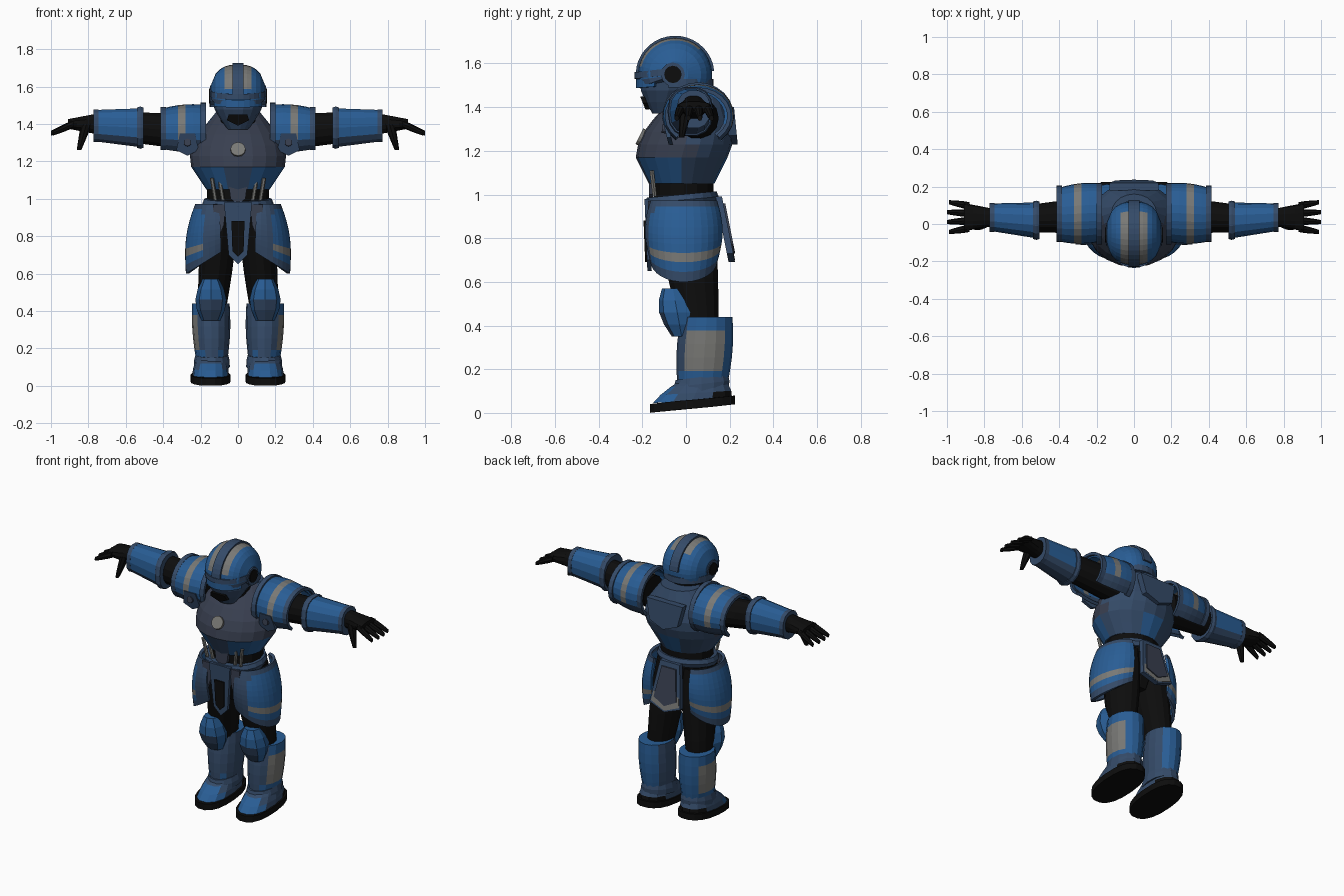
import bpy, bmesh
from math import sin, cos, pi, radians, copysign
from mathutils import Vector

cube = bpy.data.objects.get("Cube")
if cube:
    bpy.data.objects.remove(cube)

PALETTE = {"armor_blue": (.022, .11, .3), "slate_blue": (.035, .07, .14),
           "charcoal": (.04, .05, .08), "trim_grey": (.19, .19, .18),
           "undersuit_black": (.004, .004, .004)}
BLUE, SLATE, COAL, GREY, BLACK = NAMES = list(PALETTE)
for key, rgb in PALETTE.items():
    material = bpy.data.materials.new(key)
    material.use_nodes = True
    material.diffuse_color = (*rgb, 1)
    shader = material.node_tree.nodes["Principled BSDF"]
    shader.inputs["Base Color"].default_value = (*rgb, 1)


def finish(name, bm, colors, side):
    """Colour the faces, mirror for the right side and link the object."""
    mesh = bpy.data.meshes.new(name)
    used = sorted(set(colors), key=NAMES.index)
    for color in used:
        mesh.materials.append(bpy.data.materials[color])
    for face, color in zip(bm.faces, colors):
        face.material_index = used.index(color)
    for v in bm.verts:
        v.co.x *= side
    if side < 0:
        bmesh.ops.reverse_faces(bm, faces=bm.faces)
    bm.to_mesh(mesh)
    bm.free()
    part = bpy.data.objects.new(name, mesh)
    bpy.context.collection.objects.link(part)
    return part


# Profiles give the scale of a cross-section along a part
def swell(amount):
    return lambda t: 1 + amount * sin(pi * t)


def orb(t):
    return (1 - abs(.97 * (2 * t - 1)) ** 2.5) ** .4


def barrel(name, color, start, end, size, end_size=None, profile=swell(0), steps=3, sides=14,
           square=2, arc=None, closed=True, droop=0, pitch=0, rule=None, side=1):
    """Sweep an oval from start to end along x or z; an unclosed arc becomes a thin shell."""
    bm = bmesh.new()
    start, end = Vector(start), Vector(end)
    size = Vector(size)
    end_size = Vector(end_size or size)
    along_x = abs(end.x - start.x) > abs(end.z - start.z)
    first, last = arc or (0, 360)
    count = sides + 1 if arc else sides
    rows = []
    for step in range(steps + 1):
        t = step / steps
        center = start.lerp(end, t)
        ru, rv = size.lerp(end_size, t) * profile(t)
        row = []
        for i in range(count):
            angle = radians(first + (last - first) * i / sides)
            c, s = cos(angle), sin(angle)
            u = ru * copysign(abs(c) ** (2 / square), c)
            v = rv * copysign(abs(s) ** (2 / square), s)
            lift = pitch * s - droop * t * t * c
            offset = (lift, u, v) if along_x else (u, v, lift)
            row.append(bm.verts.new(center + Vector(offset)))
        rows.append(row)
    heights = []
    for step, (low, high) in enumerate(zip(rows, rows[1:])):
        for i in range(count if closed else count - 1):
            j = (i + 1) % count
            bm.faces.new((low[i], low[j], high[j], high[i]))
            heights.append((step + .5) / steps)
    if closed:
        bm.faces.new(rows[0])
        bm.faces.new(rows[-1])
        heights += [0, 1]
    bmesh.ops.recalc_face_normals(bm, faces=bm.faces)
    colors = [rule(t, f.calc_center_median(), f.normal) if rule else color
              for t, f in zip(heights, bm.faces)]
    part = finish(name, bm, colors, side)
    if not closed:
        shell = part.modifiers.new("thickness", "SOLIDIFY")
        shell.thickness, shell.offset = .018, 0


def plate(name, color, top, bottom, width, end_width, depth, x=0, point=0, lean=0, thick=.02, side=1):
    """Tapered upright plate at y = depth with a pointed lower edge."""
    bm = bmesh.new()
    outline = [(x - width, top), (x + width, top), (x + end_width, bottom),
               (x, bottom - point), (x - end_width, bottom)]
    front, back = [[bm.verts.new((px, depth + shift + lean * (pz - top), pz)) for px, pz in outline]
                   for shift in (-thick / 2, thick / 2)]
    bm.faces.new(front)
    bm.faces.new(back)
    for i in range(len(front)):
        j = (i + 1) % len(front)
        bm.faces.new((front[i], front[j], back[j], back[i]))
    bmesh.ops.recalc_face_normals(bm, faces=bm.faces)
    finish(name, bm, [color] * len(bm.faces), side)


def disc(name, color, center, direction, radius, depth, side=1):
    bm = bmesh.new()
    bmesh.ops.create_cone(bm, cap_ends=True, segments=12, radius1=radius, radius2=radius, depth=depth)
    turn = Vector((0, 0, 1)).rotation_difference(Vector(direction))
    for v in bm.verts:
        v.co = turn @ v.co + Vector(center)
    finish(name, bm, [color] * len(bm.faces), side)


# Colour rules: t runs along the part, c is the face centre, n its normal
def rib_rule(t, c, n):
    outer = abs(c.x) > .08
    return BLUE if outer == (c.y < 0) else SLATE


def chest_rule(t, c, n):
    return SLATE if c.y > .03 else COAL


def helmet_rule(t, c, n):
    if .03 < abs(c.x) < .07 and c.z > 1.6 and c.y < .06:
        return GREY
    return BLUE if c.z > 1.53 or c.y > 0 else SLATE


def pauldron_rule(t, c, n):
    if c.z < 1.32:
        return SLATE
    return GREY if .4 < t < .6 else BLUE


def gauntlet_rule(t, c, n):
    return SLATE if n.z < -.4 else BLUE


def hip_rule(t, c, n):
    if c.y < -.02 and c.x < .18:
        return SLATE
    return GREY if .7 < t < .8 else SLATE if t < .1 or t > .9 else BLUE


def shin_rule(t, c, n):
    if n.x > .85 and .2 < t < .8:
        return GREY
    return SLATE if n.y < -.75 or n.x < -.85 else BLUE


def knee_rule(t, c, n):
    return SLATE if t < .5 and n.y < -.5 else BLUE


def boot_rule(t, c, n):
    return BLACK if c.y > .14 and c.z < .1 else BLUE if c.y < -.05 else SLATE


# Torso
barrel("rib_armor", SLATE, start=(0, -.02, 1.05), end=(0, -.02, 1.17), size=(.17, .15),
       end_size=(.25, .21), steps=2, sides=20, rule=rib_rule)
barrel("chest_armor", COAL, start=(0, -.02, 1.17), end=(0, .06, 1.46), size=(.25, .21),
       end_size=(.12, .1), profile=swell(.25), steps=5, sides=20, rule=chest_rule)
disc("chest_emblem", GREY, center=(0, -.2, 1.26), direction=(0, -2, 1), radius=.04, depth=.03)
plate("back_ridge", SLATE, top=1.4, bottom=1.27, width=.13, end_width=.1, depth=.2, point=.04,
      lean=-.1, thick=.04)
barrel("waist", BLACK, start=(0, -.01, .93), end=(0, -.01, 1.1), size=(.165, .14))
plate("abdomen_plate", COAL, top=1.08, bottom=1, width=.05, end_width=.04, depth=-.16, point=.03)
barrel("belt", SLATE, start=(0, -.02, .95), end=(0, -.02, 1), size=(.18, .16),
       profile=swell(.06), pitch=.015, steps=2, sides=20)
barrel("pelvis", BLACK, start=(0, 0, .72), end=(0, -.01, .95), size=(.09, .08),
       end_size=(.165, .14), profile=swell(.1))
plate("groin_frame", SLATE, top=.98, bottom=.7, width=.075, end_width=.05, depth=-.18, point=.05, lean=-.04)
plate("groin_inset", BLACK, top=.88, bottom=.72, width=.035, end_width=.03, depth=-.19, point=.03,
      lean=-.04, thick=.009)
plate("rear_flap", SLATE, top=.99, bottom=.73, width=.07, end_width=.11, depth=.15, point=.04,
      lean=-.2, thick=.03)
plate("rear_flap_trim", GREY, top=.8, bottom=.74, width=.09, end_width=.1, depth=.2, point=.04,
      lean=-.2, thick=.009)
plate("rear_flap_panel", COAL, top=.96, bottom=.77, width=.05, end_width=.08, depth=.175, point=.04,
      lean=-.2, thick=.009)

# Head
barrel("neck", BLACK, start=(0, -.02, 1.36), end=(0, -.02, 1.5), size=(.1, .1))
barrel("helmet", BLUE, start=(-.144, -.05, 1.55), end=(.144, -.05, 1.55), size=(.17, .168),
       profile=orb, steps=12, sides=20, arc=(-20, 200), rule=helmet_rule)
barrel("helmet_crest", SLATE, start=(-.03, -.05, 1.55), end=(.03, -.05, 1.55), size=(.18, .177),
       steps=1, sides=18, arc=(5, 178))
barrel("jaw", SLATE, start=(0, -.11, 1.37), end=(0, -.065, 1.53), size=(.055, .045),
       end_size=(.138, .15), profile=swell(.15))
plate("mouth_guard", BLACK, top=1.45, bottom=1.42, width=.05, end_width=.06, depth=-.2, point=.03, lean=-.4)
barrel("visor", BLUE, start=(0, -.06, 1.5), end=(0, -.06, 1.54), size=(.138, .16),
       steps=1, sides=10, arc=(-150, -30), closed=False, pitch=.012)
barrel("brow", SLATE, start=(0, -.06, 1.55), end=(0, -.06, 1.58), size=(.143, .166),
       steps=1, arc=(-168, -12), closed=False, pitch=.02)
barrel("nape_guard", SLATE, start=(0, -.04, 1.49), end=(0, -.04, 1.53), size=(.143, .157),
       steps=1, arc=(-15, 195), closed=False)

for side, label in ((1, "left_"), (-1, "right_")):
    disc(label + "ear_ring", SLATE, center=(.135, -.06, 1.55), direction=(1, 0, 0), radius=.055,
         depth=.03, side=side)
    disc(label + "ear_cap", BLACK, center=(.138, -.06, 1.55), direction=(1, 0, 0), radius=.04,
         depth=.035, side=side)

    # Shoulder: a domed shell between two rims
    barrel(label + "pauldron", BLUE, start=(.2, .06, 1.36), end=(.4, .05, 1.36), size=(.15, .135),
           end_size=(.135, .115), profile=swell(.07), steps=5, sides=18, arc=(-50, 230),
           closed=False, rule=pauldron_rule, side=side)
    for rim, x, radii in (("inner", .17, (.155, .145)), ("outer", .385, (.143, .122))):
        barrel(f"{label}pauldron_{rim}_rim", SLATE, start=(x, .055, 1.36), end=(x + .03, .055, 1.36),
               size=radii, steps=1, sides=18, arc=(-50, 230), closed=False, side=side)
    plate(label + "shoulder_flap", SLATE, top=1.35, bottom=1.26, width=.04, end_width=.06, depth=-.1,
          x=.27, point=.03, lean=-.25, side=side)
    disc(label + "shoulder_bolt", COAL, center=(.27, -.095, 1.3), direction=(0, -1, .1), radius=.02,
         depth=.03, side=side)

    # Arm
    barrel(label + "upper_arm", BLACK, start=(.2, .05, 1.35), end=(.54, .03, 1.38), size=(.1, .1),
           end_size=(.075, .085), side=side)
    barrel(label + "gauntlet", BLUE, start=(.53, .02, 1.38), end=(.75, .035, 1.39), size=(.095, .105),
           end_size=(.075, .087), square=2.4, rule=gauntlet_rule, side=side)
    barrel(label + "elbow_cuff", SLATE, start=(.505, .02, 1.38), end=(.54, .02, 1.38), size=(.1, .11),
           profile=swell(.05), square=2.4, steps=2, side=side)
    barrel(label + "wrist_cuff", SLATE, start=(.745, .035, 1.39), end=(.772, .035, 1.39),
           size=(.077, .088), square=2.4, steps=1, side=side)

    # Hand
    barrel(label + "palm", BLACK, start=(.76, .035, 1.4), end=(.91, .037, 1.4), size=(.048, .055),
           end_size=(.075, .026), square=2.5, side=side)
    for i in range(4):
        spread = i - 1.5
        barrel(f"{label}finger_{i}", BLACK, start=(.88, .037 + .04 * spread, 1.4),
               end=(1.005 - .01 * abs(spread), .037 + .053 * spread, 1.35), size=(.02, .02),
               end_size=(.011, .013), profile=swell(.15), sides=8, side=side)
    barrel(label + "thumb", BLACK, start=(.85, -.02, 1.26), end=(.81, 0, 1.4), size=(.012, .012),
           end_size=(.028, .028), profile=swell(.1), sides=8, side=side)

    # Waist hoses and hips
    for hose, x in (("inner", .08), ("outer", .12)):
        barrel(f"{label}{hose}_waist_hose", GREY, start=(x, -.143, .99), end=(x + .02, -.157, 1.11),
               size=(.011, .011), sides=6, side=side)
    barrel(label + "thigh", BLACK, start=(.14, .06, .4), end=(.09, -.01, .95), size=(.075, .09),
           end_size=(.09, .13), profile=swell(.12), steps=5, side=side)
    barrel(label + "hip_plate", BLUE, start=(.12, -.01, .97), end=(.12, -.01, .7), size=(.1, .145),
           end_size=(.15, .145), profile=swell(.17), steps=10, sides=16, arc=(-100, 85),
           closed=False, droop=.1, rule=hip_rule, side=side)
    plate(label + "groin_strap", COAL, top=.97, bottom=.86, width=.035, end_width=.025, depth=-.165,
          x=.1, point=.06, side=side)

    # Lower leg
    barrel(label + "knee_guard", BLUE, start=(.145, -.02, .35), end=(.145, -.06, .57), size=(.05, .045),
           end_size=(.045, .05), profile=swell(.75), steps=4, sides=8, square=2.4,
           rule=knee_rule, side=side)
    barrel(label + "shin_armor", BLUE, start=(.14, .075, .13), end=(.145, .095, .44), size=(.083, .115),
           end_size=(.1, .118), profile=swell(.1), steps=5, sides=16, rule=shin_rule, side=side)
    barrel(label + "ankle_cuff", SLATE, start=(.14, .07, .1), end=(.14, .072, .165), size=(.096, .13),
           end_size=(.088, .122), profile=swell(.04), steps=2, pitch=.015, side=side)
    barrel(label + "boot", SLATE, start=(.147, .03, .055), end=(.143, .075, .165), size=(.098, .185),
           end_size=(.07, .095), profile=swell(.08), square=2.3, pitch=.01, rule=boot_rule, side=side)
    barrel(label + "sole", BLACK, start=(.147, .03, .02), end=(.147, .03, .06), size=(.106, .198),
           steps=1, sides=18, square=2.4, pitch=.02, side=side)
